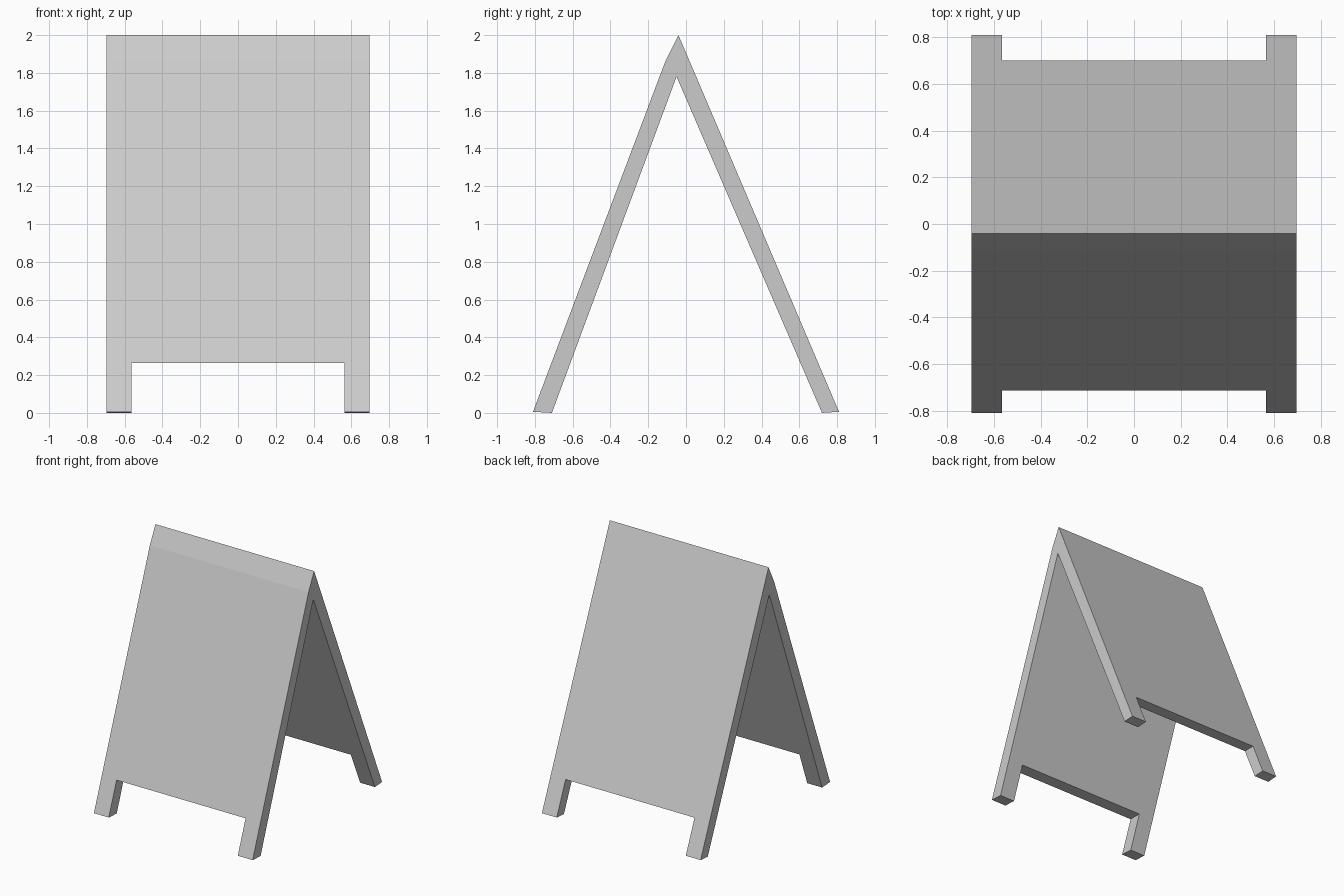
import bpy, bmesh

if "Cube" in bpy.data.objects:
    bpy.data.objects.remove(bpy.data.objects["Cube"])

HALF_WIDTH = 0.695
LEG_INNER = 0.565
NOTCH_HEIGHT = 0.265


def prism(name, profile, half_width):
    """Extrude a (y, z) outline along x, centred on x = 0."""
    bm = bmesh.new()
    face = bm.faces.new([bm.verts.new((-half_width, y, z)) for y, z in profile])
    side = bmesh.ops.extrude_face_region(bm, geom=[face])
    moved = [v for v in side["geom"] if isinstance(v, bmesh.types.BMVert)]
    bmesh.ops.translate(bm, verts=moved, vec=(2 * half_width, 0, 0))
    bmesh.ops.recalc_face_normals(bm, faces=bm.faces)
    mesh = bpy.data.meshes.new(name)
    bm.to_mesh(mesh)
    bm.free()
    obj = bpy.data.objects.new(name, mesh)
    bpy.context.collection.objects.link(obj)
    return obj


# Two leaning boards joined at the ridge, slightly kinked near the top
board = prism("folding_sign_board", [
    (-0.81, 0.006), (-0.71, 0.0), (-0.05, 1.78), (0.72, 0.0),
    (0.81, 0.006), (0.02, 1.86), (-0.04, 2.0), (-0.11, 1.86),
], HALF_WIDTH)

# Notch through both boards, leaving four short legs
cutter = prism("leg_notch_cutter", [
    (-1, -0.2), (1, -0.2), (1, NOTCH_HEIGHT), (-1, NOTCH_HEIGHT),
], LEG_INNER)
cutter.hide_render = True

notch = board.modifiers.new("leg_notch", "BOOLEAN")
notch.operation = "DIFFERENCE"
notch.solver = "EXACT"
notch.object = cutter
bpy.context.view_layer.objects.active = board
bpy.ops.object.modifier_apply(modifier=notch.name)
bpy.data.objects.remove(cutter)
